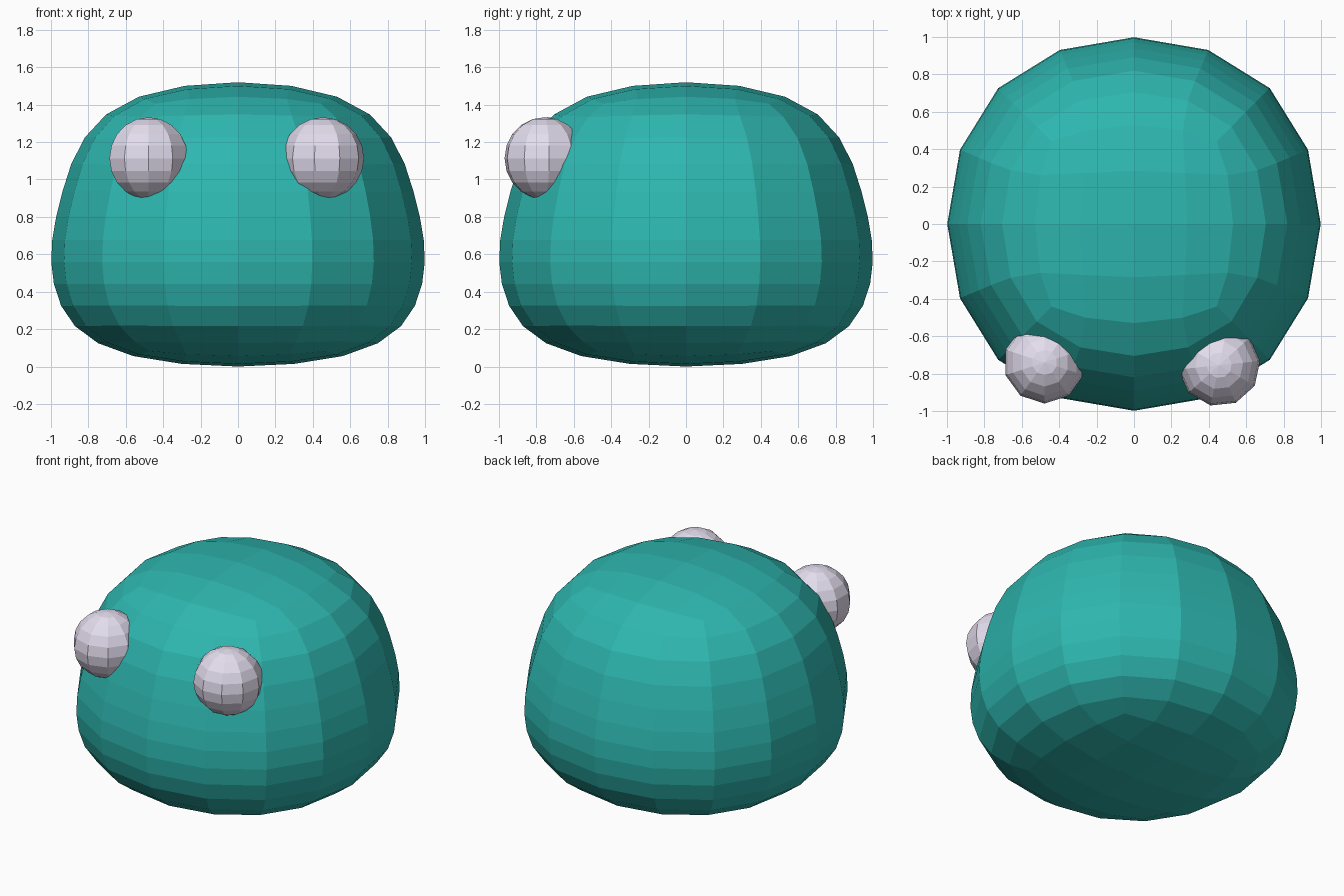
import bpy, bmesh
from math import atan2, radians
from mathutils import Matrix

if "Cube" in bpy.data.objects:
    bpy.data.objects.remove(bpy.data.objects["Cube"])


def material(name, color):
    m = bpy.data.materials.new(name)
    m.diffuse_color = (*color, 1)
    m.use_nodes = True
    m.node_tree.nodes["Principled BSDF"].inputs["Base Color"].default_value = m.diffuse_color
    return m


def add_object(name, bm, mat):
    bmesh.ops.recalc_face_normals(bm, faces=bm.faces)
    mesh = bpy.data.meshes.new(name)
    bm.to_mesh(mesh)
    bm.free()
    mesh.materials.append(mat)
    ob = bpy.data.objects.new(name, mesh)
    bpy.context.collection.objects.link(ob)
    return ob


teal = material("teal", (0.027, 0.47, 0.43))
pale = material("pale", (0.77, 0.72, 0.85))

# Body: stack of square loops (half width, height), rounded by subdivision
profile = [(0.833, -0.039), (1.14, 0.447), (1.05, 0.90), (0.80, 1.574)]
bm = bmesh.new()
loops = [[bm.verts.new((sx * r, sy * r, z))
          for sx, sy in ((-1, -1), (1, -1), (1, 1), (-1, 1))]
         for r, z in profile]
for low, high in zip(loops, loops[1:]):
    for i in range(4):
        j = (i + 1) % 4
        bm.faces.new((low[i], low[j], high[j], high[i]))
bm.faces.new(loops[0][::-1])
bm.faces.new(loops[-1])
body = add_object("body", bm, teal)
sub = body.modifiers.new("rounding", "SUBSURF")
sub.levels = sub.render_levels = 2


# Eyes: low-poly balls half sunk in the body, each turned a little differently
def eye(name, center, turn):
    bm = bmesh.new()
    bmesh.ops.create_uvsphere(bm, u_segments=10, v_segments=10, radius=0.22)
    rim = min(bm.verts, key=lambda v: abs(v.co.z))
    angle = radians(turn - 90) - atan2(rim.co.y, rim.co.x)
    bm.transform(Matrix.Translation(center) @ Matrix.Rotation(angle, 4, "Z"))
    add_object(name, bm, pale)


eye("left_eye", (-0.478, -0.74, 1.113), 0)
eye("right_eye", (0.455, -0.755, 1.113), 24)
